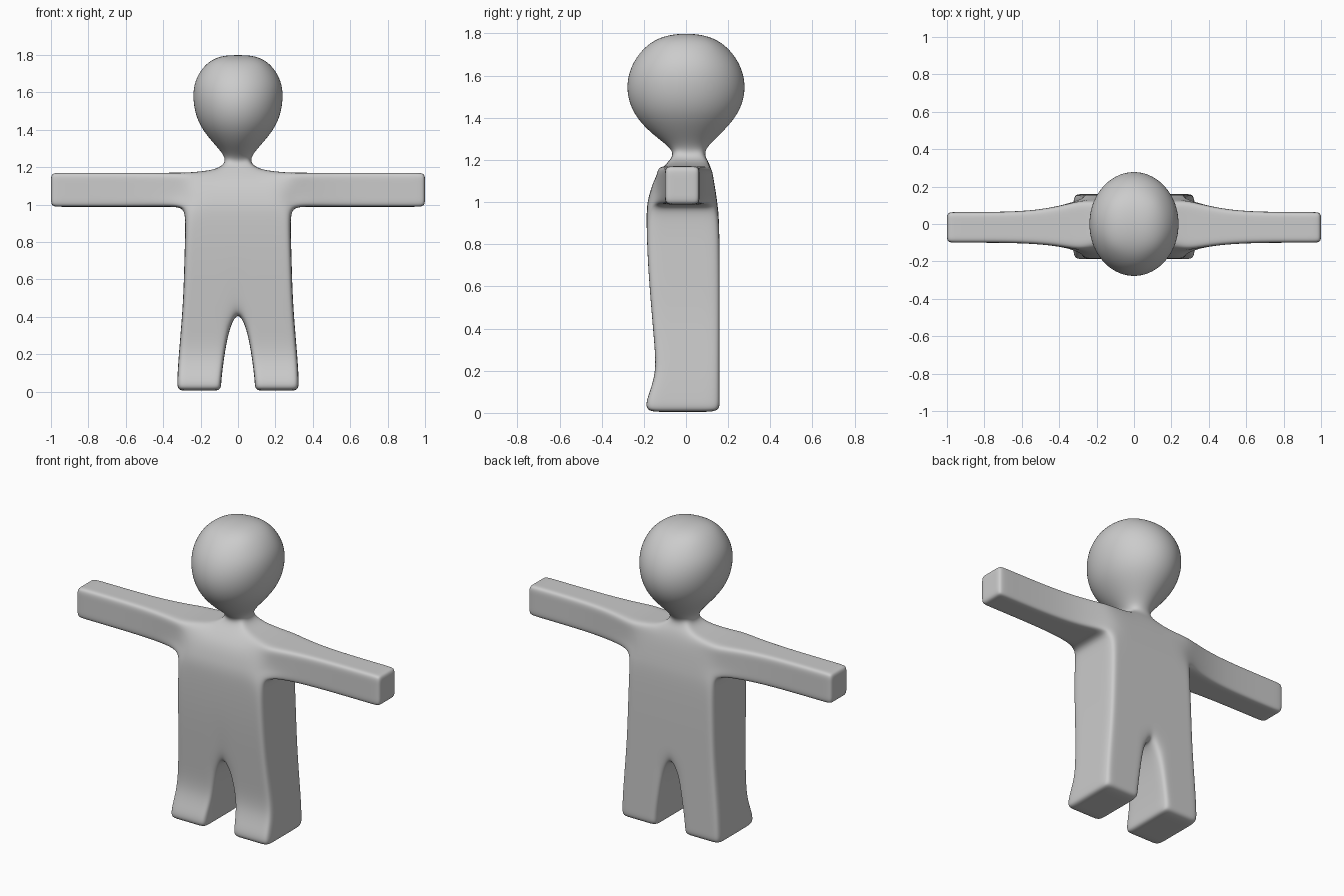
import bpy, bmesh

if "Cube" in bpy.data.objects:
    bpy.data.objects.remove(bpy.data.objects["Cube"])

# Torso and legs by level: height, x of columns 1-4, front y, back y
BODY = [
    (0.005, .090, .140, .270, .325, -.190, .160),
    (0.060, .090, .135, .280, .325, -.190, .160),
    (0.180, .075, .120, .270, .318, -.140, .160),
    (0.330, .050, .110, .260, .305, -.150, .160),
    (0.500, .070, .130, .250, .292, -.165, .160),
    (0.720, .070, .140, .240, .286, -.182, .160),
    (0.920, .065, .135, .230, .280, -.188, .157),
    (0.985, .060, .130, .230, .285, -.185, .150),
    (1.035, .060, .125, .230, .290, -.175, .143),
    (1.120, .055, .115, .220, .290, -.148, .130),
    (1.175, .050, .100, .210, .290, -.085, .110),
]
# Arm by column: x, front y, back y
ARM = {4: (.29, -.140, .125), 5: (.38, -.122, .100), 6: (.57, -.100, .064),
       7: (.95, -.100, .064), 8: (1.0, -.100, .064)}
ARM_Z = {7: .988, 8: 1.04, 9: 1.12, 10: 1.17}
# Neck and head by level: height, x radius, y radius, y centre
HEAD = {11: (1.24, .055, .060, .015), 12: (1.32, .13, .165, 0),
        13: (1.42, .22, .260, 0), 14: (1.54, .255, .294, 0),
        15: (1.66, .25, .265, 0), 16: (1.76, .18, .180, 0)}


def across(front, back, j):
    """Depth of row j between the front and back surfaces."""
    return front + (back - front) * (0, .25, .75, 1)[j]


def place(i, j, k):
    """Position of one cage point."""
    a, s = abs(i), (1 if i >= 0 else -1)
    if k > 10:  # round neck and head
        z, rx, ry, cy = HEAD[k]
        u, v = i / 2, (-1, -.4, .4, 1)[j]
        if k == 16 and a < 2 and j in (1, 2):
            z = 1.80
        return (rx * u * (1 - v * v / 2) ** .5,
                cy + ry * v * (1 - u * u / 2) ** .5, z)
    if a >= 4 and k >= 7:  # arms
        x, front, back = ARM[a]
        if a == 4 and k == 7:
            front, back = -.165, .14
        return s * x, across(front, back, j), ARM_Z[k]
    row = BODY[k]
    z, x, front, back = row[0], (0, *row[1:5])[a], row[5], row[6]
    if k == 10:  # shoulder slope
        if a == 3:
            front, back = -.115, .12
        else:
            z = 1.19
    if a == 0 and k in (3, 4):  # crotch
        z = (.44, .53)[k - 3]
    return s * x, across(front, back, j), z


# Cells that make up the figure, as (column, row, level)
cells = set()
for j in range(3):
    for i in range(-8, 8):
        side = i if i >= 0 else -i - 1
        for k in range(16):
            leg = k < 3 and 1 <= side <= 3
            torso = 3 <= k < 10 and side <= 3
            arm = 7 <= k < 10
            head = k >= 10 and side <= 1
            if leg or torso or arm or head:
                cells.add((i, j, k))

# Outer faces of the cells form the cage
bm = bmesh.new()
points = {}


def point(key):
    if key not in points:
        points[key] = bm.verts.new(place(*key))
    return points[key]


for cell in sorted(cells):
    for axis in range(3):
        for step in (0, 1):
            beside = list(cell)
            beside[axis] += 2 * step - 1
            if tuple(beside) in cells:
                continue
            b, c = (axis + 1) % 3, (axis + 2) % 3
            corners = []
            for p, q in ((0, 0), (1, 0), (1, 1), (0, 1)):
                key = list(cell)
                key[axis] += step
                key[b] += p
                key[c] += q
                corners.append(point(tuple(key)))
            bm.faces.new(corners if step else corners[::-1])
bmesh.ops.recalc_face_normals(bm, faces=bm.faces)
for face in bm.faces:
    face.smooth = True

mesh = bpy.data.meshes.new("figure_body")
bm.to_mesh(mesh)
bm.free()
body = bpy.data.objects.new("figure_body", mesh)
bpy.context.collection.objects.link(body)

# Smooth skin
sub = body.modifiers.new("smooth_skin", 'SUBSURF')
sub.levels = sub.render_levels = 3

grey = bpy.data.materials.new("plain_grey")
grey.diffuse_color = (.6, .6, .6, 1)
grey.use_nodes = True
grey.node_tree.nodes["Principled BSDF"].inputs["Base Color"].default_value = grey.diffuse_color
mesh.materials.append(grey)
